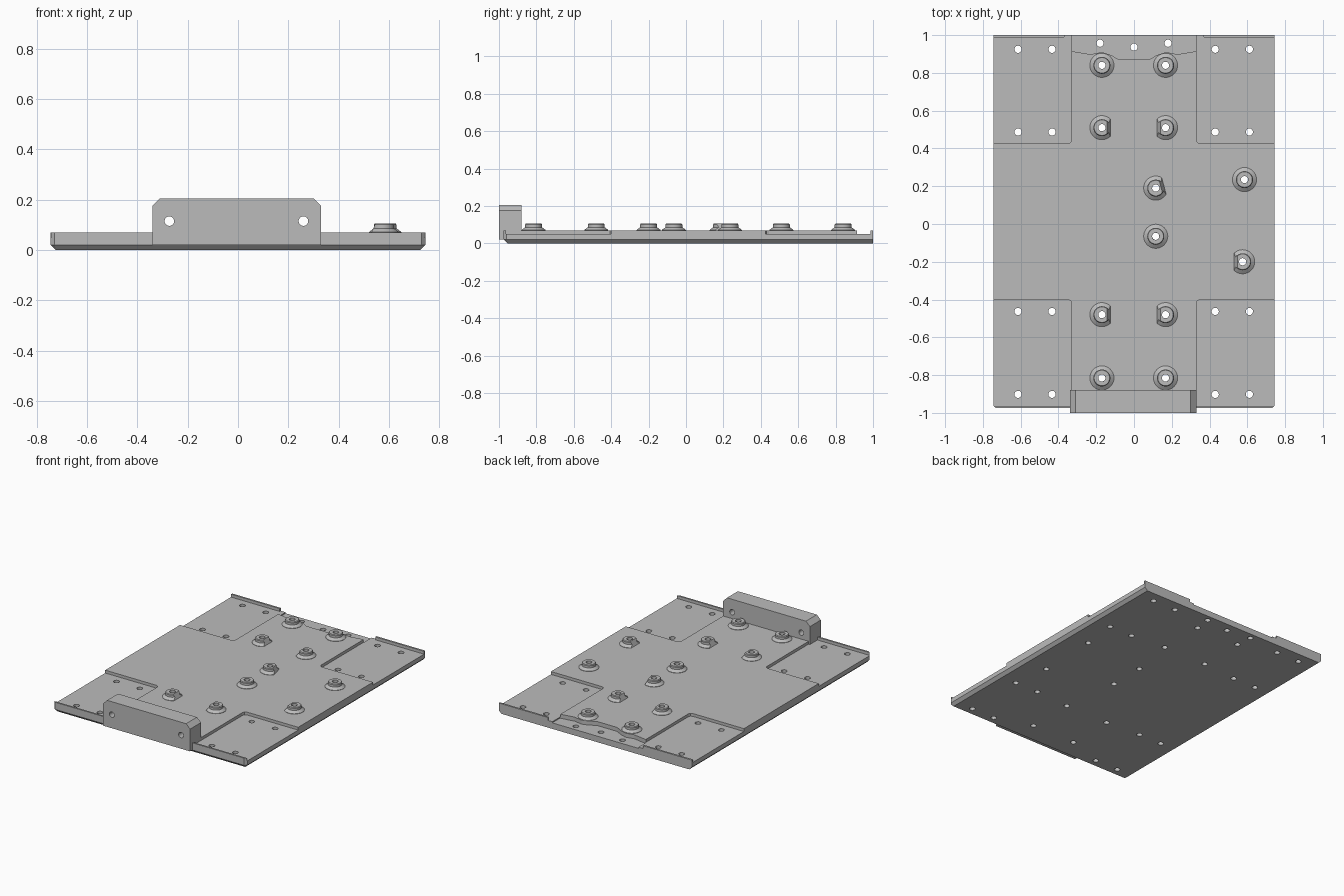
import bpy, bmesh
from math import cos, sin, radians, tau
from mathutils import Matrix, Vector

if "Cube" in bpy.data.objects:
    bpy.data.objects.remove(bpy.data.objects["Cube"])

metal = bpy.data.materials.new("plain grey metal")
metal.use_nodes = True
GREY = (0.5, 0.5, 0.5, 1)
metal.diffuse_color = GREY
metal.node_tree.nodes["Principled BSDF"].inputs["Base Color"].default_value = GREY

TOP, FLOOR, LOW = 0.07, 0.05, 0.042
HOLE = 0.019


def finish(name, bm):
    bmesh.ops.recalc_face_normals(bm, faces=bm.faces)
    mesh = bpy.data.meshes.new(name)
    bm.to_mesh(mesh)
    bm.free()
    mesh.materials.append(metal)
    obj = bpy.data.objects.new(name, mesh)
    bpy.context.collection.objects.link(obj)
    return obj


def select(obj):
    bpy.ops.object.select_all(action="DESELECT")
    obj.select_set(True)
    bpy.context.view_layer.objects.active = obj


def prism(points, low, high):
    """Extrude a flat outline from low to high along z."""
    bm = bmesh.new()
    base = bm.faces.new([bm.verts.new((x, y, low)) for x, y in points])
    moved = bmesh.ops.extrude_face_region(bm, geom=[base])["geom"]
    verts = [v for v in moved if isinstance(v, bmesh.types.BMVert)]
    bmesh.ops.translate(bm, verts=verts, vec=(0, 0, high - low))
    return bm


def cut(target, bm):
    """Subtract a closed mesh from the target."""
    cutter = finish("cutter", bm)
    cutter.hide_render = True
    mod = target.modifiers.new("cut", "BOOLEAN")
    mod.operation, mod.solver, mod.object = "DIFFERENCE", "EXACT", cutter
    select(target)
    bpy.ops.object.modifier_apply(modifier=mod.name)
    bpy.data.objects.remove(cutter)


def drills(places, rot=Matrix()):
    """Cylinders for drilling holes."""
    bm = bmesh.new()
    for p in places:
        bmesh.ops.create_cone(bm, cap_ends=True, segments=24, radius1=HOLE, radius2=HOLE,
                              depth=0.4, matrix=Matrix.Translation(p) @ rot)
    return bm


def mirrored(points):
    return [(-x, y) for x, y in points]


# Base plate with chamfered underside along the front and both sides
outline = [(0.745, 1), (0.745, -0.96), (0.73, -0.975)]
bm = prism(outline + mirrored(outline)[::-1], 0, TOP)
lower = [e for e in bm.edges if all(v.co.z < 0.001 for v in e.verts)
         and not all(v.co.y > 0.99 for v in e.verts)]
bmesh.ops.bevel(bm, geom=lower, offset=0.02, segments=1, affect="EDGES")
plate = finish("base_plate", bm)

# Corner pockets, open at the sides and bounded by thin end lips
rear = [(0.33, 0.445), (0.336, 0.431), (0.35, 0.425), (1, 0.425), (1, 0.987),
        (0.37, 0.987), (0.355, 1.05), (0.33, 1.05)]
front = [(0.33, -0.42), (0.336, -0.406), (0.35, -0.4), (1, -0.4), (1, -0.963),
         (0.33, -0.963)]
for pocket in (rear, front):
    cut(plate, prism(pocket, FLOOR, 0.2))
    cut(plate, prism(mirrored(pocket), FLOOR, 0.2))

# Rear central recess
edge = [(0.332, 1.05), (0.332, 0.915), (0.23, 0.898), (0.17, 0.91), (0.12, 0.894), (0.08, 0.87)]
cut(plate, prism(edge + mirrored(edge)[::-1], LOW, 0.2))

# Bosses: x, y and, where one side is cut flat, the direction of the flat
bosses = [(0.115, 0.19, 15), (0.115, -0.065, None), (0.585, 0.235, None), (0.575, -0.2, 180)]
for x, flat in ((-0.17, 0), (0.167, 180)):
    bosses += [(x, 0.84, None), (x, 0.51, flat), (x, -0.48, flat), (x, -0.815, None)]

# Holes through the plate
places = [(x, y, 0) for x in (-0.614, -0.434, 0.43, 0.611) for y in (0.925, 0.487, -0.463, -0.902)]
places += [(-0.18, 0.957, 0), (0, 0.937, 0), (0.18, 0.957, 0)]
places += [(x, y, 0) for x, y, _ in bosses]
cut(plate, drills(places))

# Turned bosses with a conical foot
profile = [(HOLE, 0.068), (0.064, 0.068), (0.064, 0.072), (0.045, 0.086),
           (0.045, 0.101), (0.041, 0.106), (HOLE, 0.106)]
SIDES = 32
for n, (x, y, flat) in enumerate(bosses, 1):
    bm = bmesh.new()
    rings = [[bm.verts.new((r * cos(tau * i / SIDES), r * sin(tau * i / SIDES), z))
              for r, z in profile] for i in range(SIDES)]
    for i, ring in enumerate(rings):
        after = rings[(i + 1) % SIDES]
        for j in range(len(profile)):
            k = (j + 1) % len(profile)
            bm.faces.new((ring[j], after[j], after[k], ring[k]))
    if flat is not None:
        res = bmesh.ops.bisect_plane(bm, geom=bm.verts[:] + bm.edges[:] + bm.faces[:],
                                     plane_co=Vector((0.028, 0, 0.106)),
                                     plane_no=Vector((0.036, 0, 0.017)), clear_outer=True)
        rim = [e for e in res["geom_cut"] if isinstance(e, bmesh.types.BMEdge)]
        bmesh.ops.edgeloop_fill(bm, edges=rim)
    turn = Matrix.Translation((x, y, 0)) @ Matrix.Rotation(radians(flat or 0), 4, "Z")
    bmesh.ops.transform(bm, matrix=turn, verts=bm.verts)
    boss = finish(f"boss_{n}", bm)
    select(boss)
    bpy.ops.object.shade_smooth_by_angle(angle=radians(25))

# Upright front block with clipped upper corners and two cross holes
side = [(0.335, 0.02), (0.335, 0.175), (0.305, 0.205)]
bm = prism(side + mirrored(side)[::-1], 0.88, 1)
upright = Matrix.Translation((-0.005, 0, 0)) @ Matrix.Rotation(radians(90), 4, "X")
bmesh.ops.transform(bm, matrix=upright, verts=bm.verts)
block = finish("front_block", bm)
cut(block, drills([(-0.273, -0.94, 0.115), (0.26, -0.94, 0.115)], Matrix.Rotation(radians(90), 4, "X")))
